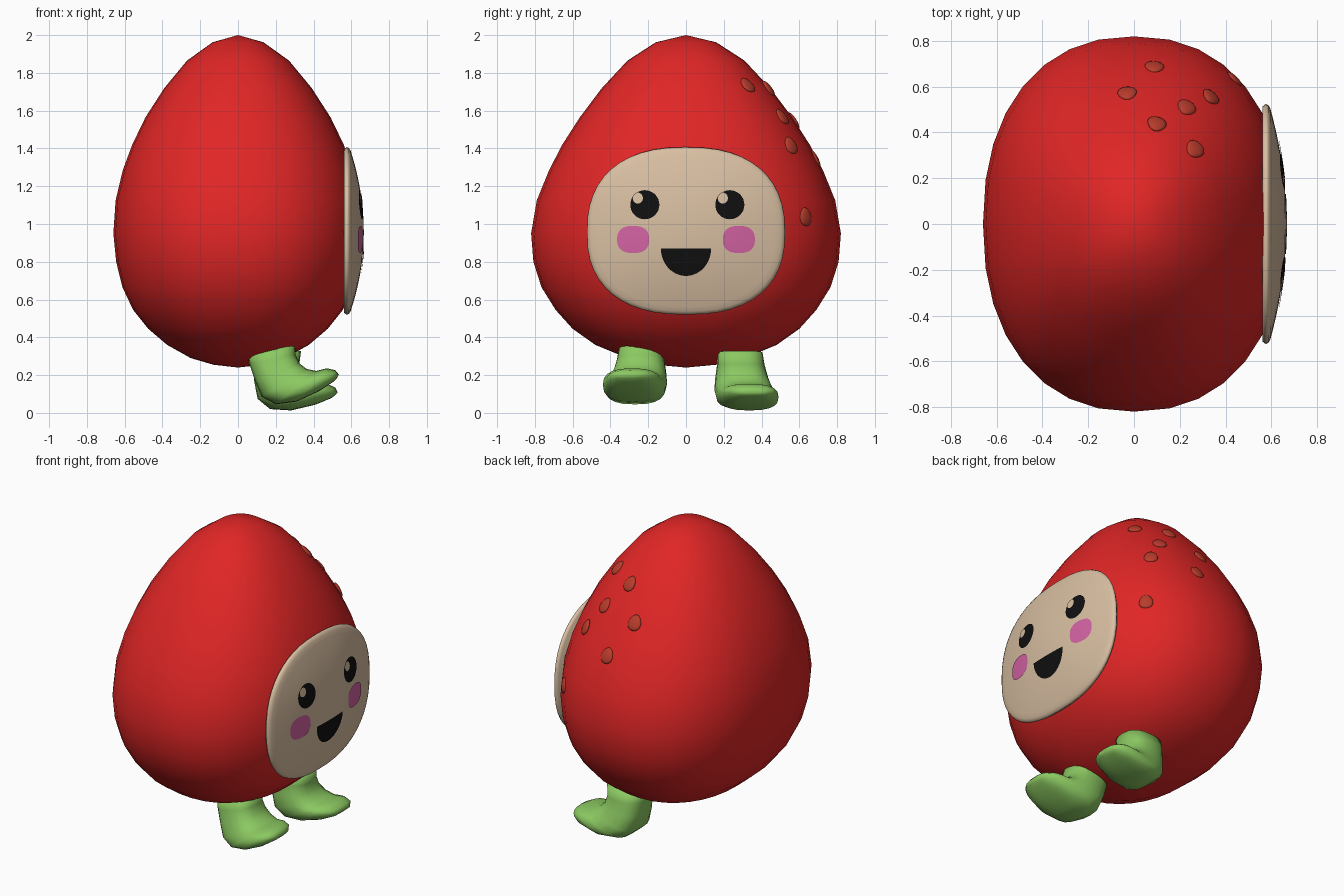
import bpy, bmesh
from math import cos, sin, pi, copysign
from mathutils import Vector, Matrix

if "Cube" in bpy.data.objects:
    bpy.data.objects.remove(bpy.data.objects["Cube"])


def material(name, rgb):
    m = bpy.data.materials.new(name)
    m.diffuse_color = (*rgb, 1)
    m.use_nodes = True
    m.node_tree.nodes["Principled BSDF"].inputs["Base Color"].default_value = m.diffuse_color
    return m


RED = material("berry red", (0.75, 0.019, 0.019))
SEED = material("seed red brown", (0.48, 0.045, 0.025))
CREAM = material("cream", (0.69, 0.52, 0.36))
BLACK = material("black", (0.005, 0.005, 0.005))
PINK = material("pink", (0.66, 0.125, 0.37))
GREEN = material("leaf green", (0.26, 0.58, 0.12))


def spow(v, e):
    return copysign(abs(v) ** e, v)


def oval(a, p):
    """Unit superellipse point at angle a with exponent p."""
    return spow(cos(a), 2 / p), spow(sin(a), 2 / p)


def finish(name, bm, mat, recalc=True):
    if recalc:
        bmesh.ops.recalc_face_normals(bm, faces=bm.faces)
    me = bpy.data.meshes.new(name)
    bm.to_mesh(me)
    bm.free()
    me.materials.append(mat)
    me.polygons.foreach_set("use_smooth", [True] * len(me.polygons))
    ob = bpy.data.objects.new(name, me)
    bpy.context.collection.objects.link(ob)
    return ob


def loft(name, rings, mat, start=None, end=None, recalc=True):
    """Skin equal rings of points; start and end are optional pole points."""
    bm = bmesh.new()
    vs = [[bm.verts.new(p) for p in ring] for ring in rings]
    n = len(rings[0])
    for a, b in zip(vs, vs[1:]):
        for i in range(n):
            j = (i + 1) % n
            bm.faces.new((a[i], a[j], b[j], b[i]))
    for pole, ring in ((start, vs[0]), (end, vs[-1])):
        if pole is not None:
            c = bm.verts.new(pole)
            for i in range(n):
                if ring is vs[0]:
                    bm.faces.new((c, ring[(i + 1) % n], ring[i]))
                else:
                    bm.faces.new((ring[i], ring[(i + 1) % n], c))
    return finish(name, bm, mat, recalc)


def angles(n):
    return [2 * pi * i / n for i in range(n)]


# Berry body: (half width in x, half width in y, height)
profile = [(.13, .16, .255), (.25, .31, .29), (.375, .48, .36), (.475, .6, .445),
           (.555, .69, .545), (.612, .765, .665), (.645, .808, .8), (.66, .82, .95),
           (.648, .79, 1.125), (.61, .725, 1.285), (.56, .655, 1.42), (.49, .562, 1.565),
           (.39, .445, 1.72), (.27, .31, 1.865), (.135, .16, 1.962)]
body = loft("body", [[(w * oval(a, 2.25)[0], d * oval(a, 2.25)[1], z) for a in angles(32)]
                     for w, d, z in profile], RED, (0, 0, .24), (0, 0, 2))

# Face plate: a shallow dome on the +x side
ZC, HW, TOP, LOW, P = .955, .525, .452, .435, 2.4


def dome(y, z):
    h = TOP if z > ZC else LOW
    r = ((abs(y) / HW) ** P + (abs(z - ZC) / h) ** P) ** (1 / P)
    return .59 + .076 * (1 - r * r)


def plate_ring(r, x=None):
    ring = []
    for a in angles(48):
        c, s = oval(a, P)
        y, z = HW * r * c, ZC + r * s * (TOP if s > 0 else LOW)
        ring.append((dome(y, z) if x is None else x, y, z))
    return ring


rings = [plate_ring(r) for r in (.1, .2, .3, .4, .5, .6, .7, .8, .9, .96)]
rings += [plate_ring(.99, .587), plate_ring(1, .576), plate_ring(.98, .562)]
loft("face_plate", rings, CREAM, (dome(0, ZC), 0, ZC), (.562, 0, ZC))


# Painted face details: thin skins that follow the dome
def patch(name, centre, outline, mat, lift=.005):
    cy, cz = centre
    rings = []
    for t in (.25, .5, .75, 1):
        pts = [(cy + t * u, cz + t * v) for u, v in outline]
        rings.append([(dome(y, z) + lift, y, z) for y, z in pts])
    loft(name, rings, mat, start=(dome(cy, cz) + lift, cy, cz), recalc=False)


def disc(w, h, p=2):
    return [(w * oval(a, p)[0], h * oval(a, p)[1]) for a in angles(32)][::-1]


for side, tag in ((-1, "left"), (1, "right")):
    ey = .225 * side + .007
    patch(tag + "_eye", (ey, 1.102), disc(.077, .077), BLACK)
    patch(tag + "_eye_glint", (ey - .037, 1.137), disc(.027, .029), CREAM, .009)
    patch(tag + "_cheek", (.28 * side, .918), disc(.085, .072, 2.5), PINK)
patch("mouth", (0, .82), [(.133 * cos(a), .05 + .145 * min(sin(a), 0))
                          for a in angles(40)][::-1], BLACK)

# Seeds: flattened beads lying on the skin of the berry
bpy.context.view_layer.update()
spots = [(.265, .325, 1.735), (.1, .44, 1.72), (.23, .51, 1.57), (.34, .56, 1.42),
         (-.03, .575, 1.55), (.09, .695, 1.35), (.445, .64, 1.04)]
for i, spot in enumerate(spots):
    ok, loc, nor, idx = body.closest_point_on_mesh(Vector(spot))
    across = Vector((0, 0, 1)).cross(nor).normalized()
    along = nor.cross(across)
    frame = Matrix((across, along, nor)).transposed().to_4x4()
    bm = bmesh.new()
    bmesh.ops.create_uvsphere(bm, u_segments=16, v_segments=8, radius=1)
    for v in bm.verts:
        v.co.x *= 1 - .2 * v.co.y          # pointed upper end
    bm.transform(Matrix.Translation(loc) @ frame @ Matrix.Diagonal((.042, .05, .014, 1)))
    finish(f"seed_{i + 1}", bm, SEED)

# Feet: sections from ankle to toe (back x, back z, front x, front z, half width, outward shift)
sections = [(.05, .31, .30, .38, .12, -.01), (.06, .26, .305, .31, .125, -.005),
            (.09, .17, .325, .262, .14, .0), (.125, .085, .365, .232, .155, .01),
            (.2, .045, .415, .222, .16, .025), (.31, .06, .47, .236, .155, .04),
            (.43, .115, .515, .226, .125, .05), (.505, .165, .534, .203, .07, .055)]


def foot(name, y0, side, turn, shift):
    pivot = Vector((.2, y0, .3))
    m = Matrix.Translation(pivot + Vector(shift)) @ Matrix.Rotation(turn, 4, 'Y') \
        @ Matrix.Translation(-pivot)
    rings, mids = [], []
    for bx, bz, fx, fz, w, out in sections:
        b, f = Vector((bx, 0, bz)), Vector((fx, 0, fz))
        mid = (b + f) / 2 + Vector((0, y0 + side * out, 0))
        ring = []
        for a in angles(20):
            c, s = oval(a, 2.6)
            ring.append(m @ (mid + (f - b) / 2 * c + Vector((0, w * s, 0))))
        rings.append(ring)
        mids.append(m @ mid)
    loft(name, rings, GREEN, mids[0], mids[-1] + Vector((.004, 0, 0)))


foot("left_foot", -.245, -1, 0, (0, 0, 0))
foot("right_foot", .295, 1, .2, (.02, 0, -.03))
